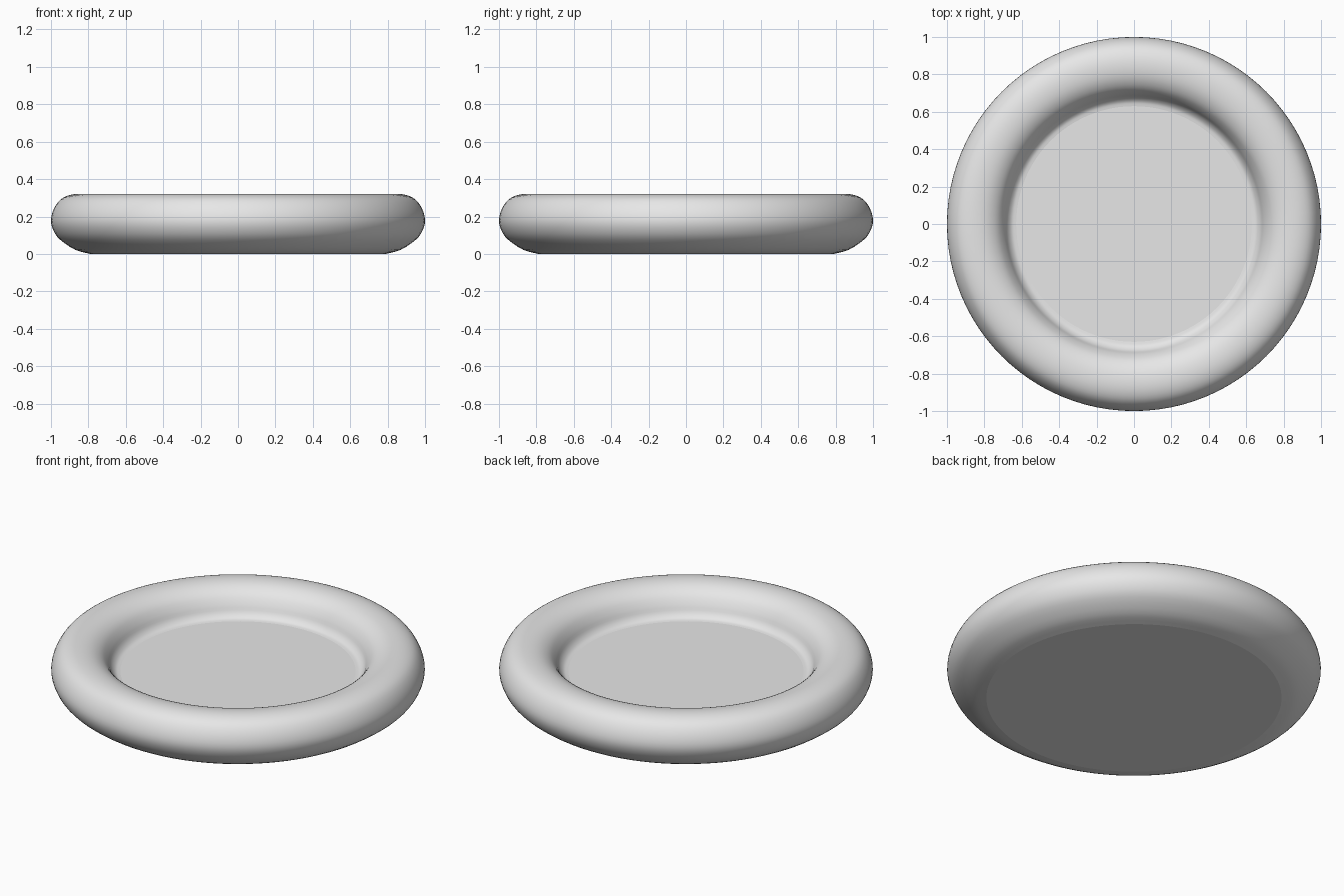
import bpy, bmesh, math
from mathutils import Vector

if "Cube" in bpy.data.objects:
    bpy.data.objects.remove(bpy.data.objects["Cube"], do_unlink=True)

SEGMENTS = 96

# Single pale grey finish
grey = bpy.data.materials.new("pale_grey")
grey.use_nodes = True
colour = (0.8, 0.8, 0.8, 1)
grey.diffuse_color = colour
grey.node_tree.nodes["Principled BSDF"].inputs["Base Color"].default_value = colour


def smooth_profile(points, steps=3):
    """Pass a Catmull-Rom curve through radius/height points."""
    pts = [Vector(p) for p in points]
    pts = [2 * pts[0] - pts[1]] + pts + [2 * pts[-1] - pts[-2]]
    out = []
    for a, b, c, d in zip(pts, pts[1:], pts[2:], pts[3:]):
        for i in range(steps):
            t = i / steps
            out.append(0.5 * (2 * b + (c - a) * t + (2 * a - 5 * b + 4 * c - d) * t**2
                              + (3 * b - a - 3 * c + d) * t**3))
    return out + [pts[-2]]


def lathe(name, profile, cap_start=False):
    """Revolve a profile around z, optionally closing its first ring."""
    bm = bmesh.new()
    rings = []
    for r, z in profile:
        rings.append([bm.verts.new((r * math.cos(a), r * math.sin(a), z))
                      for a in (math.tau * i / SEGMENTS for i in range(SEGMENTS))])
    for low, high in zip(rings, rings[1:]):
        for i in range(SEGMENTS):
            j = (i + 1) % SEGMENTS
            bm.faces.new((low[i], low[j], high[j], high[i])).smooth = True
    if cap_start:
        bm.faces.new(rings[0][::-1])
    mesh = bpy.data.meshes.new(name)
    bm.to_mesh(mesh)
    bm.free()
    mesh.materials.append(grey)
    obj = bpy.data.objects.new(name, mesh)
    bpy.context.collection.objects.link(obj)
    return obj


# Rounded rim with its flat base, from the underside over the top to the recess
rim = smooth_profile([
    (0.79, 0.0), (0.87, 0.022), (0.95, 0.075), (0.987, 0.125), (1.0, 0.18),
    (0.985, 0.24), (0.95, 0.29), (0.9, 0.315), (0.84, 0.321), (0.78, 0.31),
    (0.73, 0.28), (0.697, 0.235), (0.678, 0.195), (0.655, 0.172), (0.63, 0.166)])
lathe("rim_and_base", rim, cap_start=True)

# Flat recessed floor
bpy.ops.mesh.primitive_circle_add(vertices=SEGMENTS, radius=0.63,
                                  fill_type='NGON', location=(0, 0, 0.166))
floor = bpy.context.object
floor.name = "recessed_floor"
floor.data.materials.append(grey)
